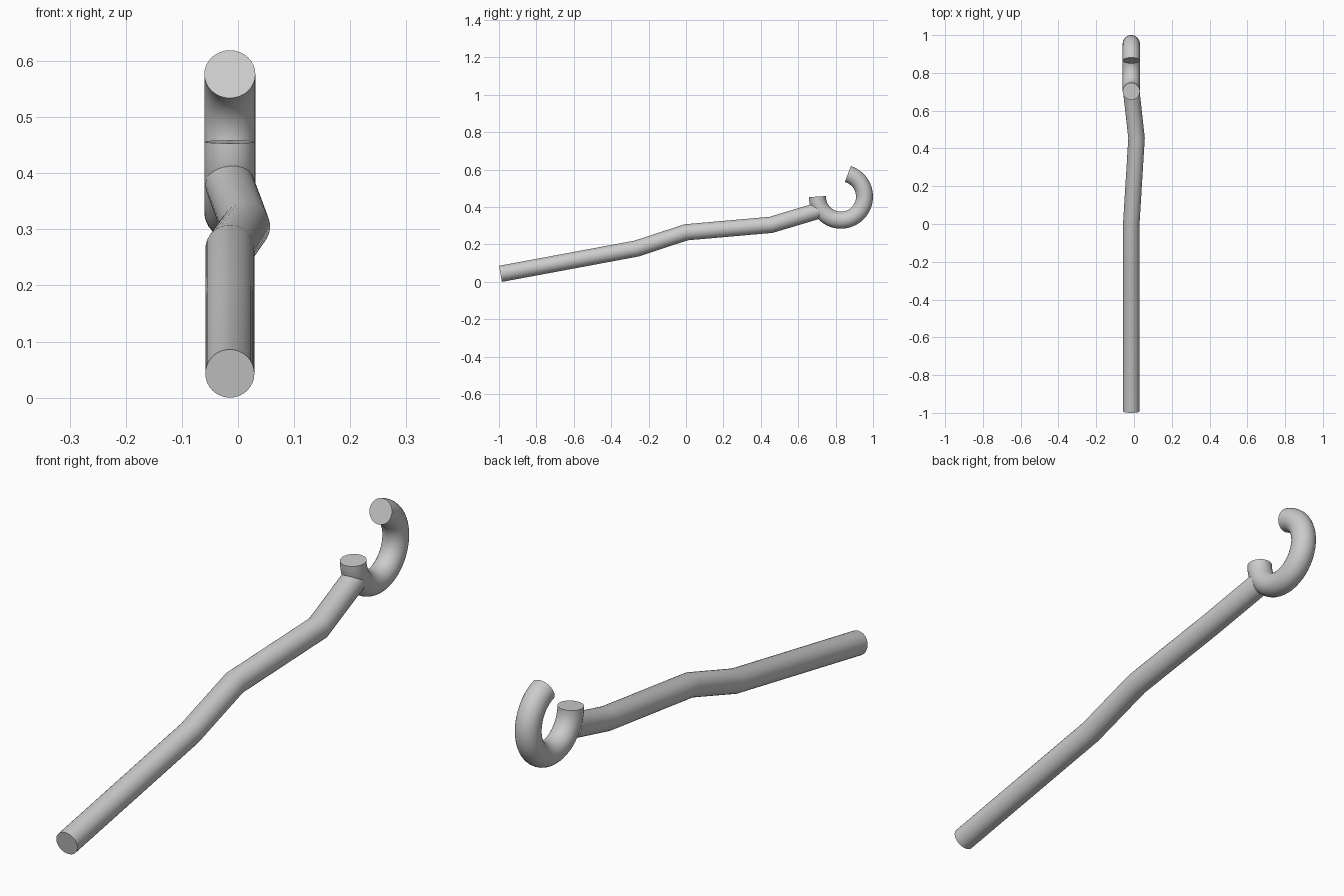
import bpy
from math import cos, sin, radians

if "Cube" in bpy.data.objects:
    bpy.data.objects.remove(bpy.data.objects["Cube"])

X = -0.0145  # common side offset of shaft and hook


def tube(name, points, radius):
    """Round capped tube swept along a polyline, turned into a mesh."""
    cu = bpy.data.curves.new(name, 'CURVE')
    cu.dimensions = '3D'
    cu.bevel_depth = radius
    cu.bevel_resolution = 14
    cu.use_fill_caps = True
    sp = cu.splines.new('POLY')
    sp.points.add(len(points) - 1)
    for p, co in zip(sp.points, points):
        p.co = (*co, 1)
    ob = bpy.data.objects.new(name, cu)
    bpy.context.collection.objects.link(ob)
    bpy.ops.object.select_all(action='DESELECT')
    ob.select_set(True)
    bpy.context.view_layer.objects.active = ob
    bpy.ops.object.convert(target='MESH')
    bpy.ops.object.shade_smooth_by_angle(angle=radians(40))
    return bpy.context.object


# Crooked shaft
tube("shaft", [(X, -0.992, 0.043), (X, -0.265, 0.178), (X, 0, 0.265),
               (0.0135, 0.455, 0.305), (X, 0.705, 0.380)], 0.0437)

# Curled hook: open arc standing in the y-z plane
CY, CZ, R, N = 0.8285, 0.456, 0.126, 36
angles = [radians(180 + 253 * i / N) for i in range(N + 1)]
tube("hook", [(X, CY + R * cos(a), CZ + R * sin(a)) for a in angles], 0.0455)
